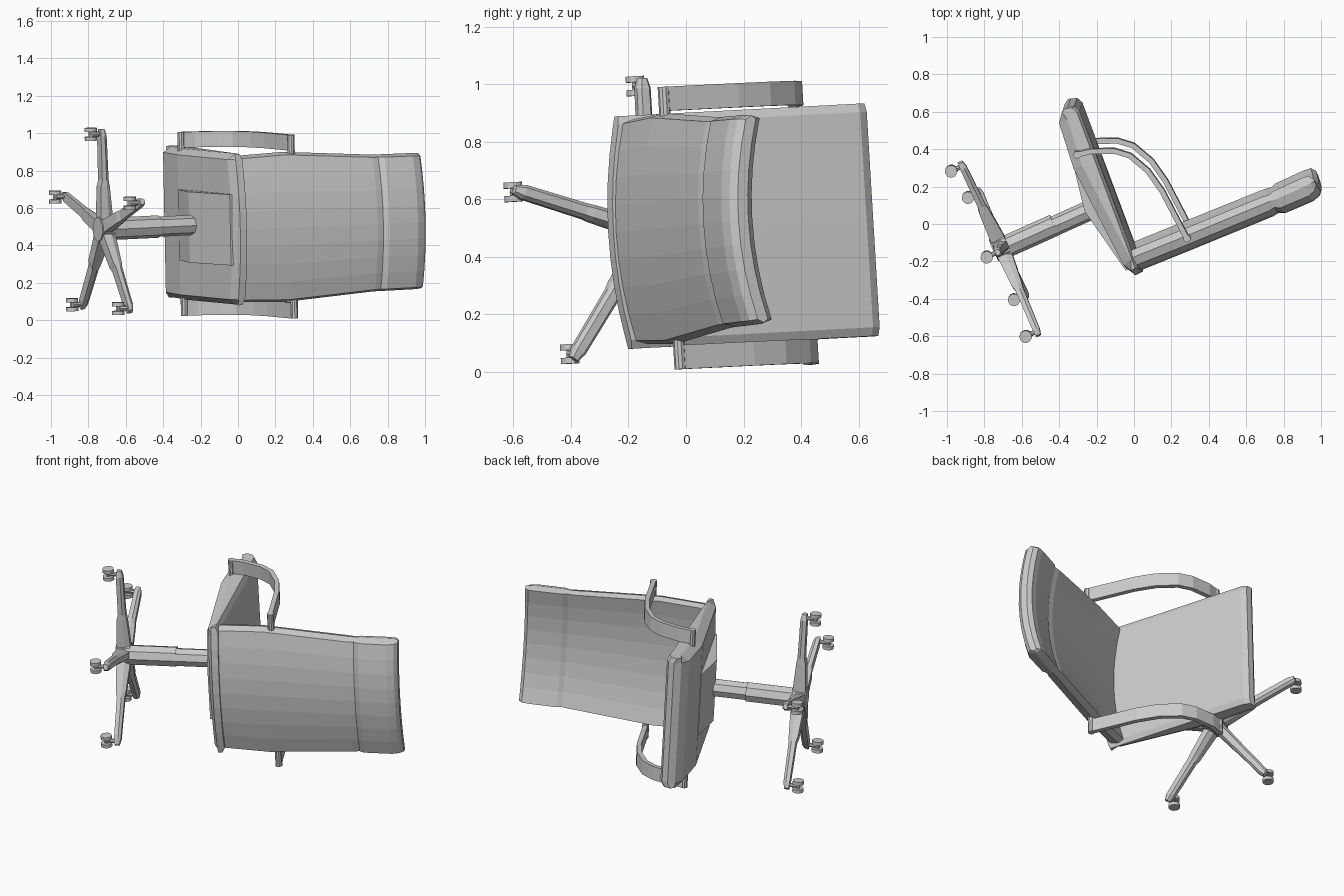
import bpy, bmesh, math
from mathutils import Matrix, Vector

cube = bpy.data.objects.get("Cube")
if cube:
    bpy.data.objects.remove(cube, do_unlink=True)

grey = bpy.data.materials.new("light grey")
grey.use_nodes = True
GREY = (0.6, 0.6, 0.6, 1)
grey.diffuse_color = GREY
grey.node_tree.nodes["Principled BSDF"].inputs["Base Color"].default_value = GREY

# Chair axes: forward, left and up of the chair, which lies on its side
left = Vector((-0.02, -0.06, 1)).normalized()
up = Vector((-0.4115, 0.911, 0.047)).cross(left).normalized()
forward = left.cross(up)
POSE = Matrix((forward, left, up)).transposed().to_4x4()
POSE.translation = (0, 0, 0.497)


def finish(name, bm):
    bmesh.ops.recalc_face_normals(bm, faces=bm.faces)
    bm.transform(POSE)
    mesh = bpy.data.meshes.new(name)
    bm.to_mesh(mesh)
    bm.free()
    mesh.materials.append(grey)
    obj = bpy.data.objects.new(name, mesh)
    bpy.context.collection.objects.link(obj)


def loft(name, rings):
    """Skin a row of equal closed rings and cap both ends."""
    bm = bmesh.new()
    loops = [[bm.verts.new(p) for p in ring] for ring in rings]
    n = len(loops[0])
    for a, b in zip(loops, loops[1:]):
        for i in range(n):
            j = (i + 1) % n
            bm.faces.new((a[i], a[j], b[j], b[i]))
    bm.faces.new(loops[0])
    bm.faces.new(loops[-1])
    finish(name, bm)


def cylinder(name, start, end, radius, sides):
    start, end = Vector(start), Vector(end)
    axis = end - start
    turn = axis.to_track_quat('Z', 'Y').to_matrix().to_4x4()
    bm = bmesh.new()
    bmesh.ops.create_cone(bm, cap_ends=True, segments=sides, radius1=radius,
                          radius2=radius, depth=axis.length,
                          matrix=Matrix.Translation((start + end) / 2) @ turn)
    finish(name, bm)


# Seat cushion: side profile swept across, with a curved rear and bevelled sides
seat_profile = [(-0.25, -0.06), (0.69, 0.0), (0.722, -0.015), (0.735, -0.05),
                (0.72, -0.09), (0.675, -0.127), (0.42, -0.157), (-0.20, -0.126),
                (-0.252, -0.10)]


def seat_ring(l):
    s = abs(l) / 0.405
    edge = max(0, (s - 0.93) / 0.07)
    ring = []
    for f, u in seat_profile:
        if u < -0.11:
            u += 0.05 * edge
        elif u > -0.07:
            u -= 0.015 * edge
        if f < 0:
            f += 0.05 * s * s
        ring.append((f, l, u))
    return ring


loft("seat", [seat_ring(l) for l in
              (-0.405, -0.375, -0.27, -0.18, -0.09, 0, 0.09, 0.18, 0.27, 0.375, 0.405)])

# Wedge-shaped mechanism below the seat
wedge = [(0.42, -0.14), (0.42, -0.16), (0.18, -0.205), (-0.2, -0.135), (-0.2, -0.1)]
loft("seat_mechanism", [[(f, l, u) for f, u in wedge] for l in (-0.19, 0.19)])

# Backrest: stacked rings of (height, half width, rear, front), bowed forward at the sides
levels = [(-0.10, 0.387, -0.23, -0.175), (-0.06, 0.392, -0.24, -0.155),
          (0.20, 0.402, -0.25, -0.165), (0.70, 0.367, -0.267, -0.183),
          (0.735, 0.366, -0.262, -0.19), (0.765, 0.366, -0.278, -0.18),
          (0.93, 0.365, -0.281, -0.178), (0.97, 0.364, -0.268, -0.183),
          (0.99, 0.361, -0.245, -0.207)]
SPANS = 8


def back_ring(u, width, rear, front):
    def bow(s):
        return 0.055 * s * s
    steps = [0.965 * (2 * i / SPANS - 1) for i in range(SPANS + 1)]
    middle = (rear + front) / 2 + bow(1)
    ring = [(front + bow(s), s * width, u) for s in steps]
    ring.append((middle, width, u))
    ring += [(rear + bow(s), s * width, u) for s in reversed(steps)]
    ring.append((middle, -width, u))
    return ring


loft("backrest", [back_ring(*level) for level in levels])

# Armrests: flat strips bent along a path, with a rounded rod at each end
arm_path = [Vector(p) for p in
            ((0.485, -0.105), (0.472, -0.03), (0.422, 0.085), (0.365, 0.15),
             (0.25, 0.205), (0.12, 0.23), (-0.165, 0.246))]
INNER, OUTER = 0.408, 0.492


def arm_ring(i, side):
    d = arm_path[min(i + 1, len(arm_path) - 1)] - arm_path[max(i - 1, 0)]
    n = Vector((-d.y, d.x)).normalized() * 0.014
    a, b = arm_path[i] + n, arm_path[i] - n
    return [(a.x, INNER * side, a.y), (a.x, OUTER * side, a.y),
            (b.x, OUTER * side, b.y), (b.x, INNER * side, b.y)]


for side, label in ((1, "left"), (-1, "right")):
    loft(label + "_armrest", [arm_ring(i, side) for i in range(len(arm_path))])
    for p, spot in ((arm_path[0], "seat"), (arm_path[-1], "back")):
        cylinder(f"{label}_armrest_{spot}_rod", (p.x, 0.39 * side, p.y),
                 (p.x, OUTER * side, p.y), 0.02, 10)

# Gas lift column and hub
HUB, MID = 0.18, 0.012
cylinder("lift_upper", (HUB - 0.015, MID, -0.40), (HUB - 0.015, MID, -0.15), 0.054, 8)
cylinder("lift_lower", (HUB - 0.01, MID, -0.72), (HUB - 0.01, MID, -0.39), 0.06, 8)
cylinder("hub", (HUB, MID, -0.742), (HUB, MID, -0.66), 0.066, 10)

# Five-legged base: (distance, half width, top, bottom) along each leg
leg_shape = [(0.02, 0.034, -0.655, -0.738), (0.23, 0.03, -0.672, -0.728),
             (0.26, 0.028, -0.677, -0.72), (0.50, 0.026, -0.682, -0.72),
             (0.535, 0.016, -0.69, -0.717)]
for k in range(5):
    angle = math.radians(17.3 + 72 * k)
    c, s = math.cos(angle), math.sin(angle)

    def place(r, t, u):
        return (HUB + r * c - t * s, MID + r * s + t * c, u)

    rings = []
    for r, w, top, low in leg_shape:
        shoulder = top - 0.4 * (top - low)
        rings.append([place(r, t, u) for t, u in
                      ((-w * 0.55, top), (w * 0.55, top), (w, shoulder),
                       (w, low), (-w, low), (-w, shoulder))])
    loft(f"base_leg_{k + 1}", rings)
    # Twin-wheel caster, every axle lying across the chair
    f, l, _ = place(0.51, 0, 0)
    cylinder(f"caster_stem_{k + 1}", (f, l, -0.77), (f, l, -0.70), 0.013, 8)
    cylinder(f"caster_axle_{k + 1}", (f, l - 0.02, -0.768), (f, l + 0.02, -0.768),
             0.012, 8)
    for side, label in ((1, "left"), (-1, "right")):
        cylinder(f"caster_{label}_wheel_{k + 1}", (f, l + 0.013 * side, -0.768),
                 (f, l + 0.034 * side, -0.768), 0.033, 14)
